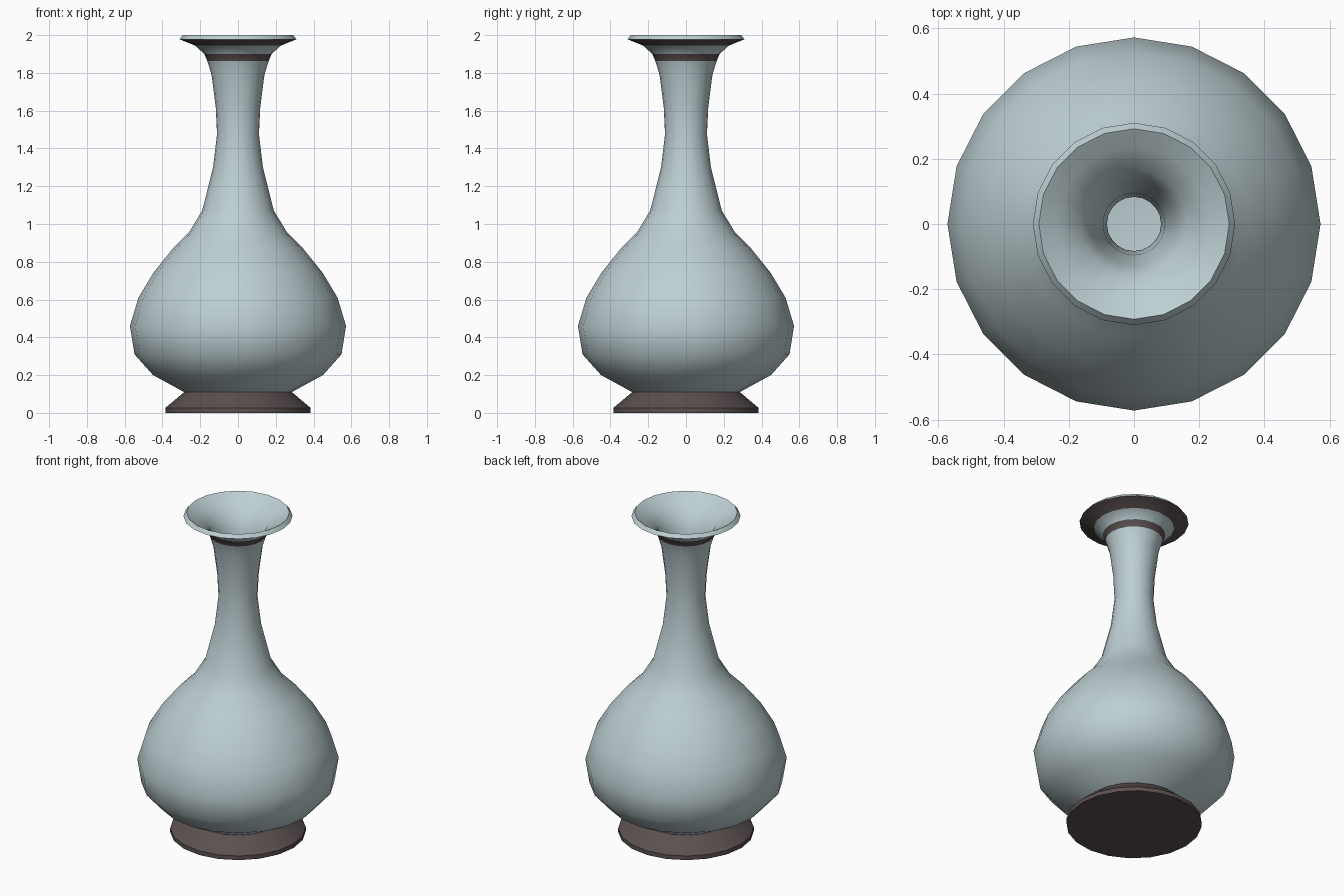
import bpy, bmesh, math

SIDES = 20

cube = bpy.data.objects.get("Cube")
if cube:
    bpy.data.objects.remove(cube, do_unlink=True)


def material(name, rgb):
    m = bpy.data.materials.new(name)
    m.use_nodes = True
    m.diffuse_color = (*rgb, 1)
    m.node_tree.nodes["Principled BSDF"].inputs["Base Color"].default_value = (*rgb, 1)
    return m


glaze = material("pale blue glaze", (0.51, 0.62, 0.645))
clay = material("dark brown clay", (0.105, 0.08, 0.08))


def lathe(name, profile, materials, rule=None):
    """Spin (radius, height) points about z; a zero radius closes the end."""
    bm = bmesh.new()
    rings = []
    for r, z in profile:
        if r == 0:
            rings.append([bm.verts.new((0, 0, z))] * SIDES)
        else:
            angles = [math.tau * i / SIDES for i in range(SIDES)]
            rings.append([bm.verts.new((r * math.cos(a), r * math.sin(a), z)) for a in angles])
    for k, (low, high) in enumerate(zip(rings, rings[1:])):
        for i in range(SIDES):
            j = (i + 1) % SIDES
            corners = list(dict.fromkeys((low[i], low[j], high[j], high[i])))
            face = bm.faces.new(corners)
            if rule:
                face.material_index = rule(k, face.calc_center_median().z)
    mesh = bpy.data.meshes.new(name)
    bm.to_mesh(mesh)
    bm.free()
    for m in materials:
        mesh.materials.append(m)
    obj = bpy.data.objects.new(name, mesh)
    bpy.context.collection.objects.link(obj)
    bpy.ops.object.select_all(action="DESELECT")
    obj.select_set(True)
    bpy.context.view_layer.objects.active = obj
    bpy.ops.object.shade_smooth_by_angle(angle=math.radians(40))
    return obj


# Outer wall, from the foot joint up to the lip
outer = [(0.285, 0.11), (0.45, 0.2), (0.548, 0.31), (0.572, 0.46), (0.527, 0.61),
         (0.447, 0.743), (0.345, 0.87), (0.26, 0.955), (0.19, 1.07), (0.132, 1.3),
         (0.111, 1.475), (0.118, 1.62), (0.14, 1.79), (0.162, 1.862), (0.178, 1.9),
         (0.228, 1.945), (0.31, 1.978), (0.292, 2.0)]

# Inner wall, from the lip down to the floor inside
inner = [(0.235, 1.965), (0.165, 1.915), (0.13, 1.83), (0.095, 1.65), (0.083, 1.475),
         (0.1, 1.3), (0.155, 1.07), (0.23, 0.94), (0.41, 0.74), (0.53, 0.46),
         (0.42, 0.22), (0.28, 0.15), (0, 0.15)]


# Painted bands: neck ring and underside of the lip
def bands(k, z):
    if k >= len(outer) - 2:
        return 0
    return int(1.862 < z < 1.9 or z > 1.945)


lathe("vase_body", outer + inner, [glaze, clay], bands)

# Flared foot with a flat underside
lathe("foot", [(0, 0), (0.385, 0), (0.385, 0.026), (0.285, 0.11), (0, 0.11)], [clay])
